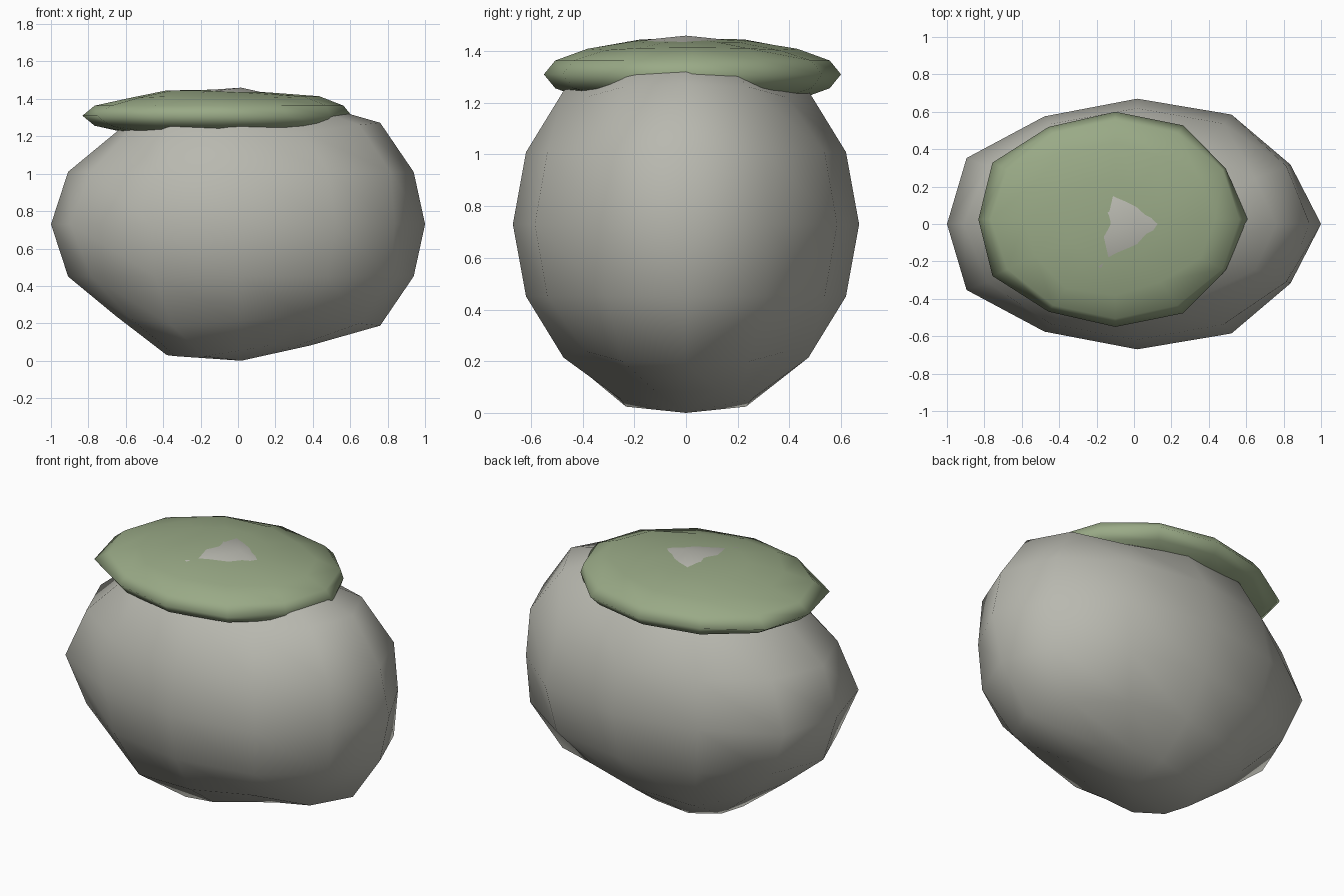
import bpy, bmesh
from math import sin, cos

if "Cube" in bpy.data.objects:
    bpy.data.objects.remove(bpy.data.objects["Cube"])


def material(name, rgb):
    m = bpy.data.materials.new(name)
    m.diffuse_color = (*rgb, 1)
    m.use_nodes = True
    m.node_tree.nodes["Principled BSDF"].inputs["Base Color"].default_value = m.diffuse_color
    return m


def lumpy_ellipsoid(name, centre, radii, mat):
    """Coarse sphere with a gentle wave pushed into it, then squashed."""
    bm = bmesh.new()
    bmesh.ops.create_uvsphere(bm, u_segments=12, v_segments=8, radius=1)
    for v in bm.verts:
        f = 1 + 0.06 * sin(6 * v.co.x) * cos(4 * v.co.z)
        v.co = [c + r * f * p for c, r, p in zip(centre, radii, v.co)]
    for face in bm.faces:
        face.smooth = True
    mesh = bpy.data.meshes.new(name)
    bm.to_mesh(mesh)
    bm.free()
    mesh.materials.append(mat)
    obj = bpy.data.objects.new(name, mesh)
    bpy.context.collection.objects.link(obj)
    return obj


# Boulder
lumpy_ellipsoid("boulder", (0.017, 0, 0.73), (1.0, 0.67, 0.73),
                material("stone", (0.48, 0.48, 0.43)))

# Moss cap lying on top, the boulder's peak just pokes through
lumpy_ellipsoid("moss_cap", (-0.10, 0.025, 1.31), (0.72, 0.575, 0.14),
                material("moss", (0.32, 0.40, 0.24)))
